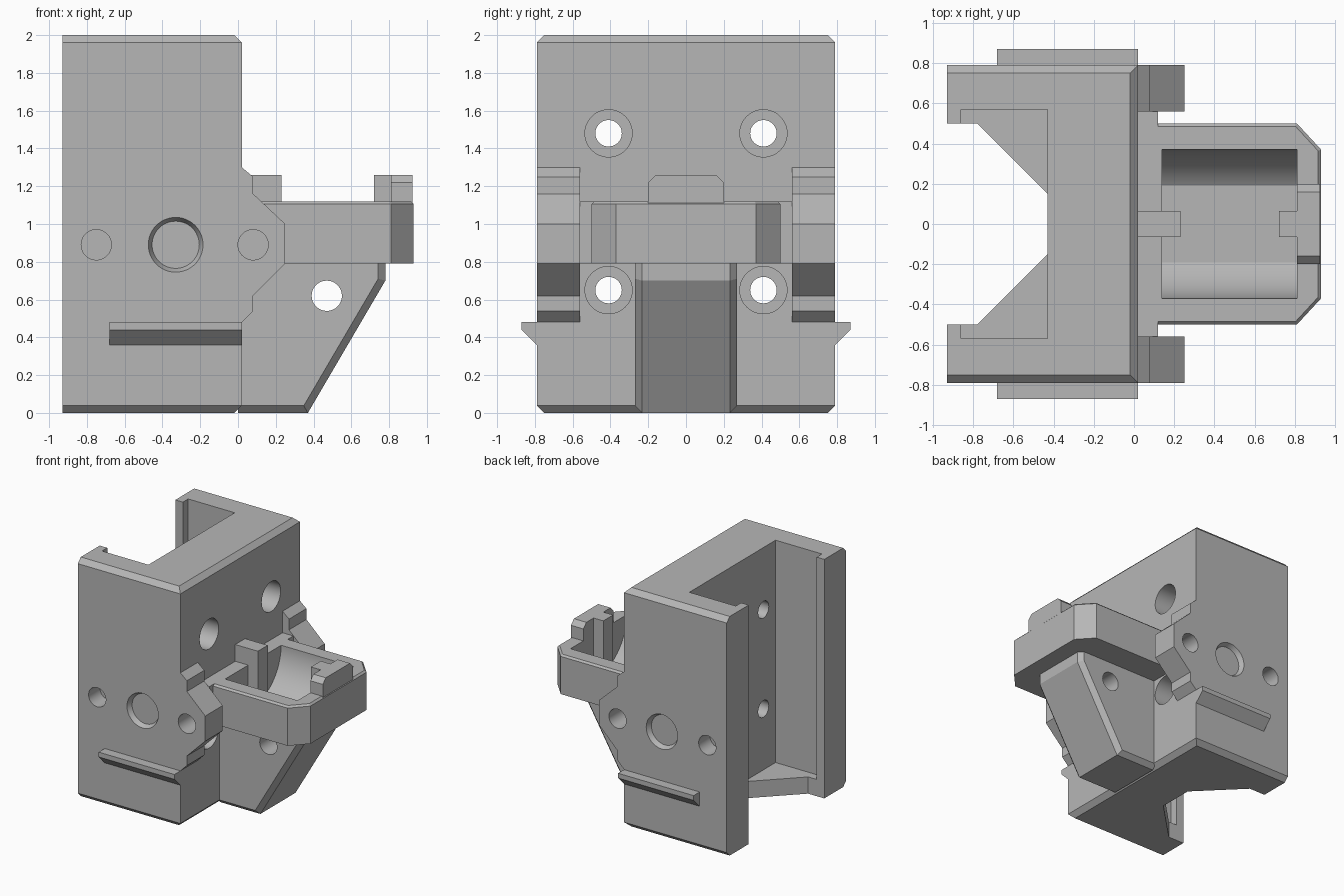
import bpy, bmesh, math
from mathutils import Vector

if "Cube" in bpy.data.objects:
    bpy.data.objects.remove(bpy.data.objects["Cube"], do_unlink=True)

grey = bpy.data.materials.new("plain grey")
grey.use_nodes = True
grey.diffuse_color = (0.47, 0.47, 0.47, 1)
grey.node_tree.nodes["Principled BSDF"].inputs["Base Color"].default_value = (0.47, 0.47, 0.47, 1)


def prism(name, pts, axis, lo, hi, chamfer=0, rule=None):
    """Extrude a 2D outline along an axis; chamfer the edges that pass the rule."""
    place = {"x": lambda a, b, c: (c, a, b),
             "y": lambda a, b, c: (a, c, b),
             "z": lambda a, b, c: (a, b, c)}[axis]
    bm = bmesh.new()
    base = bm.faces.new([bm.verts.new(place(a, b, lo)) for a, b in pts])
    out = bmesh.ops.extrude_face_region(bm, geom=[base])
    shift = Vector(place(0, 0, hi - lo))
    for v in out["geom"]:
        if isinstance(v, bmesh.types.BMVert):
            v.co += shift
    bmesh.ops.recalc_face_normals(bm, faces=bm.faces)
    if chamfer:
        edges = [e for e in bm.edges if rule(e.verts[0].co, e.verts[1].co)]
        bmesh.ops.bevel(bm, geom=edges, offset=chamfer, segments=1, affect="EDGES")
    mesh = bpy.data.meshes.new(name)
    bm.to_mesh(mesh)
    bm.free()
    obj = bpy.data.objects.new(name, mesh)
    bpy.context.collection.objects.link(obj)
    mesh.materials.append(grey)
    return obj


def box(name, x, y, z, chamfer=0, rule=None):
    return prism(name, [(x[0], y[0]), (x[1], y[0]), (x[1], y[1]), (x[0], y[1])],
                 "z", z[0], z[1], chamfer, rule)


def rod(axis, a, b, r, lo, hi, r_end=None):
    """Round cutter, optionally tapering to a second radius at hi."""
    ring = [(a + r * math.cos(t * math.pi / 24), b + r * math.sin(t * math.pi / 24)) for t in range(48)]
    obj = prism("round_cutter", ring, axis, lo, hi)
    if r_end:
        k = "xyz".index(axis)
        mid = Vector((a, 0, b))
        for v in obj.data.vertices:
            if abs(v.co[k] - hi) < 1e-5:
                flat = Vector((v.co.x, 0, v.co.z))
                v.co = mid + (flat - mid) * (r_end / r) + Vector((0, hi, 0))
    return obj


def cut(obj, cutters):
    for c in cutters:
        c.hide_render = True
        mod = obj.modifiers.new("cut", "BOOLEAN")
        mod.operation, mod.solver, mod.object = "DIFFERENCE", "EXACT", c
        bpy.context.view_layer.objects.active = obj
        bpy.ops.object.modifier_apply(modifier=mod.name)
        bpy.data.objects.remove(c, do_unlink=True)


def mirrored(half):
    return half + [(a, -b) for a, b in reversed(half)]


def smooth(obj):
    bpy.ops.object.select_all(action="DESELECT")
    obj.select_set(True)
    bpy.context.view_layer.objects.active = obj
    bpy.ops.object.shade_smooth_by_angle(angle=math.radians(20))


# Main block, chamfered at top and bottom except on the open back
body = box("main_block", (-0.93, 0.02), (-0.79, 0.79), (0, 2), 0.04,
           lambda p, q: abs(p.z - q.z) < 0.01 and max(p.x, q.x) > 0 and
           not (abs(p.y - q.y) > 1 and p.x < 0))
# Slotted channel, open at the top, and the tapered opening in its floor
channel = prism("channel_cutter", mirrored([(-1, 0.5), (-0.86, 0.5), (-0.86, 0.57), (-0.43, 0.57)]),
                "z", 0.14, 2.1)
taper = prism("floor_cutter", mirrored([(-1, 0.5), (-0.78, 0.5), (-0.43, 0.15)]), "z", -0.1, 0.3)
cut(body, [channel, taper])

# Counterbored screw holes through the front wall
for y in (-0.41, 0.41):
    for z in (0.65, 1.48):
        cut(body, [rod("x", y, z, 0.07, -0.6, 0.1), rod("x", y, z, 0.125, -0.2, 0.1)])

wing_outline = [(0.02, 1.3), (0.08, 1.25), (0.08, 1.16), (0.25, 1.0),
                (0.25, 0.79), (0.08, 0.62), (0.08, 0.54), (0.02, 0.48)]
for side, label in ((-1, "right"), (1, "left")):
    # Stepped wing beside the arm
    wing = prism(label + "_wing", wing_outline, "y", side * 0.56, side * 0.79)
    # Blind side holes and a shallow round recess
    for part in (body, wing):
        cut(part, [rod("y", 0.08, 0.89, 0.08, side * 0.6, side * 0.9)])
    cut(body, [rod("y", -0.75, 0.89, 0.08, side * 0.64, side * 0.9),
               rod("y", -0.33, 0.89, 0.125, side * 0.75, side * 0.79001, 0.145)])
    smooth(wing)
    # Ledge with a sloped underside
    prism(label + "_ledge", [(side * 0.79, 0.36), (side * 0.87, 0.44), (side * 0.87, 0.48), (side * 0.79, 0.48)],
          "x", -0.68, 0.02)
smooth(body)

# Arm with clipped corners and a round trough with a flat bottom
box("arm_root", (0.02, 0.12), (-0.56, 0.56), (0.79, 1.12))
arm = prism("arm", mirrored([(0.02, 0.5), (0.81, 0.5), (0.93, 0.37)]), "z", 0.79, 1.12, 0.015,
            lambda p, q: min(p.z, q.z) > 1.1 and max(p.x, q.x) > 0.1)
trough = [(0.37 * math.sin(t * math.pi / 64), max(0.8, 1.12 - 0.37 * math.cos(t * math.pi / 64)))
          for t in range(-32, 33) if abs(t) > 10]
cut(arm, [prism("trough_cutter", trough + [(0.37, 1.3), (-0.37, 1.3)], "x", 0.14, 0.81)])
smooth(arm)

# Retaining posts and end tab
box("inner_post", (0.02, 0.23), (-0.065, 0.065), (0.8, 1.26))
box("outer_post", (0.72, 0.82), (-0.065, 0.065), (0.8, 1.26))
box("end_tab", (0.81, 0.925), (-0.2, 0.2), (1.1, 1.26), 0.04,
    lambda p, q: min(p.z, q.z) > 1.2 and abs(p.y - q.y) < 0.01)

# Sloped rib under the arm, chamfered along its outer edges, with a cross hole
rib = prism("support_rib", [(0.0, 0), (0.37, 0), (0.78, 0.7), (0.78, 0.79), (0.0, 0.79)],
            "y", -0.27, 0.27, 0.038,
            lambda p, q: abs(p.y - q.y) < 0.01 and max(p.x, q.x) > 0.1 and min(p.z, q.z) < 0.75)
cut(rib, [rod("y", 0.47, 0.62, 0.08, -0.5, 0.5)])
smooth(rib)
